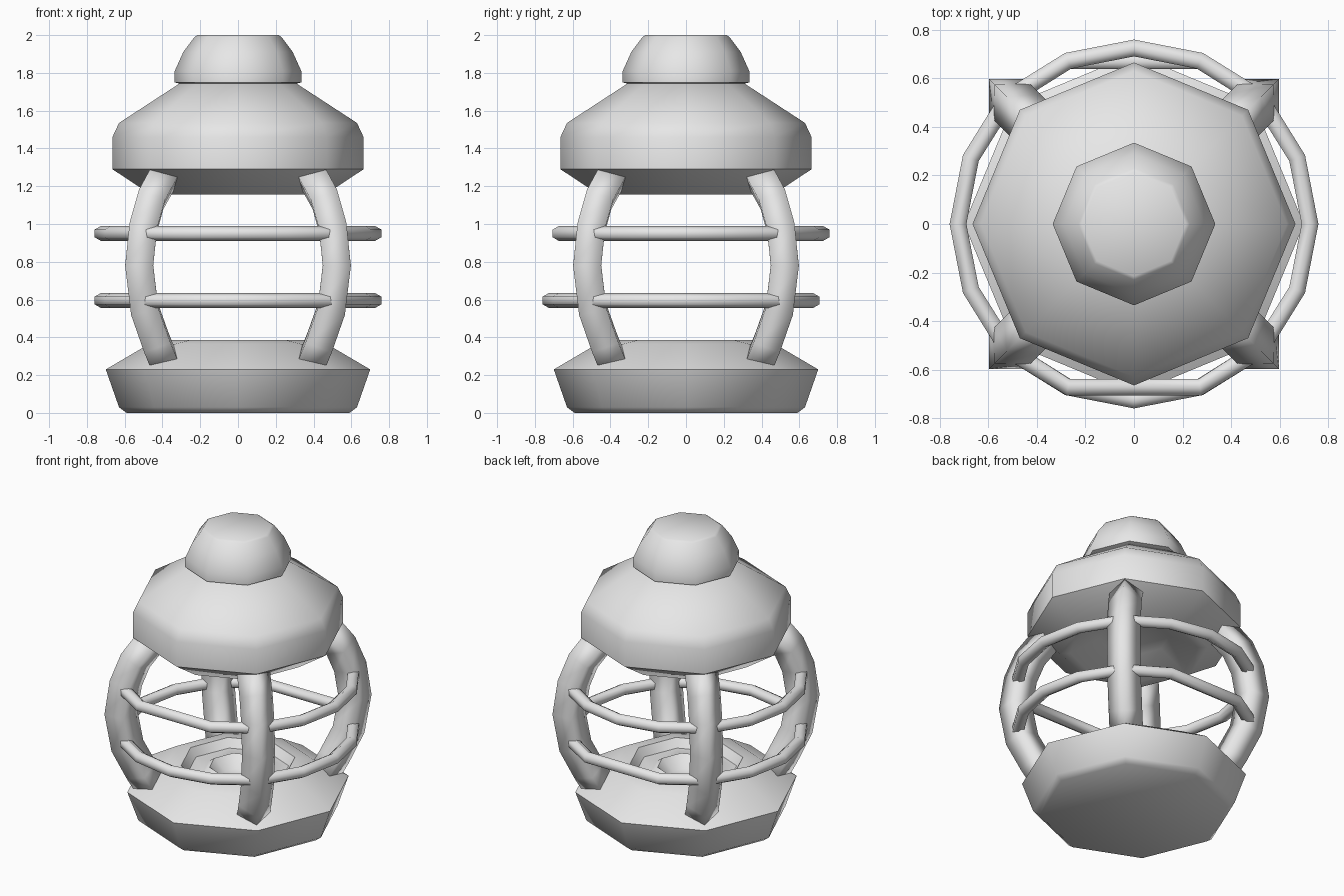
import bpy, bmesh, math
from mathutils import Vector

if "Cube" in bpy.data.objects:
    bpy.data.objects.remove(bpy.data.objects["Cube"])

metal = bpy.data.materials.new("grey metal")
metal.diffuse_color = (0.8, 0.8, 0.8, 1)
metal.use_nodes = True
metal.node_tree.nodes["Principled BSDF"].inputs["Base Color"].default_value = metal.diffuse_color


def finish(bm, name, angle):
    bmesh.ops.recalc_face_normals(bm, faces=bm.faces)
    me = bpy.data.meshes.new(name)
    bm.to_mesh(me)
    bm.free()
    me.materials.append(metal)
    ob = bpy.data.objects.new(name, me)
    bpy.context.collection.objects.link(ob)
    bpy.ops.object.select_all(action='DESELECT')
    ob.select_set(True)
    bpy.context.view_layer.objects.active = ob
    bpy.ops.object.shade_smooth_by_angle(angle=math.radians(angle))
    return ob


def skin(bm, rings):
    """Bridge equal rings of vertices and cap both ends."""
    n = len(rings[0])
    for a, b in zip(rings, rings[1:]):
        for i in range(n):
            j = (i + 1) % n
            bm.faces.new((a[i], a[j], b[j], b[i]))
    bm.faces.new(rings[0])
    bm.faces.new(rings[-1])


def lathe(name, profile, sides=8):
    bm = bmesh.new()
    rings = []
    for r, z in profile:
        rings.append([bm.verts.new((r * math.cos(i * math.tau / sides),
                                    r * math.sin(i * math.tau / sides), z))
                      for i in range(sides)])
    skin(bm, rings)
    return finish(bm, name, 50)


def tube(name, path, radius, sides, side_vec, angle):
    """Tube along a path; side_vec(point) gives the fixed cross direction."""
    bm = bmesh.new()
    rings = []
    for k, p in enumerate(path):
        t = (path[min(k + 1, len(path) - 1)] - path[max(k - 1, 0)]).normalized()
        u = side_vec(p).normalized()
        v = t.cross(u).normalized()
        rings.append([bm.verts.new(p + radius * (math.cos(i * math.tau / sides) * u
                                                 + math.sin(i * math.tau / sides) * v))
                      for i in range(sides)])
    skin(bm, rings)
    return finish(bm, name, angle)


# Base with a dished top
lathe("base", [(0.59, 0), (0.63, 0.03), (0.70, 0.23), (0.47, 0.365), (0.36, 0.385),
               (0.32, 0.33), (0.22, 0.33), (0.18, 0.36), (0.10, 0.29)])

# Roof with hollow underside
lathe("roof", [(0.22, 1.25), (0.40, 1.155), (0.46, 1.155), (0.665, 1.29), (0.665, 1.46),
               (0.63, 1.535), (0.30, 1.75)])

# Cap knob
lathe("roof_knob", [(0.30, 1.74), (0.335, 1.75), (0.335, 1.81), (0.29, 1.91), (0.23, 1.99),
                    (0.215, 2.0)])

# Four bowed square posts on the diagonals
post_profile = [(0.54, 0.25), (0.61, 0.37), (0.70, 0.55), (0.74, 0.78),
                (0.71, 0.98), (0.65, 1.13), (0.55, 1.26)]
for q in range(4):
    a = math.radians(45 + 90 * q)
    path = [Vector((r * math.cos(a), r * math.sin(a), z)) for r, z in post_profile]
    tube(f"post_{q + 1}", path, 0.105, 4,
         lambda p: Vector((-p.y, p.x, 0)), 100)

# Two guard rings, each made of four arcs between the posts
for name, z, flat_side in (("lower_guard", 0.595, 1), ("upper_guard", 0.95, 3)):
    for q in range(4):
        steps = (-42, -22, 22, 42) if q == flat_side else (-42, -22, 0, 22, 42)
        path = []
        for s in steps:
            a = math.radians(90 * q + s)
            path.append(Vector((0.725 * math.cos(a), 0.725 * math.sin(a), z)))
        tube(f"{name}_{q + 1}", path, 0.04, 6, lambda p: Vector((0, 0, 1)), 65)
